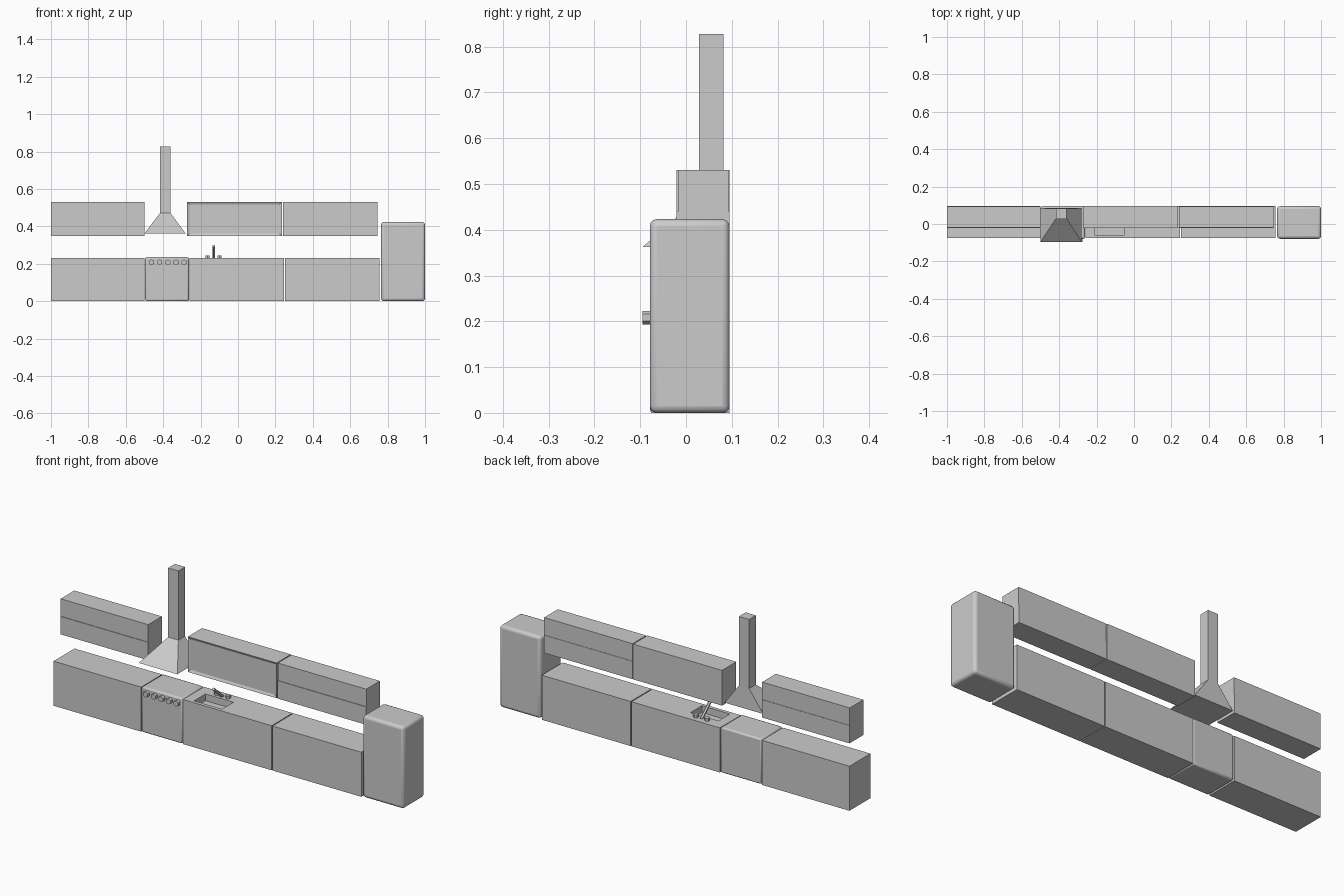
import bpy, bmesh
from math import radians
from mathutils import Vector

if "Cube" in bpy.data.objects:
    bpy.data.objects.remove(bpy.data.objects["Cube"])


def make_object(name, bm):
    bmesh.ops.recalc_face_normals(bm, faces=bm.faces)
    mesh = bpy.data.meshes.new(name)
    bm.to_mesh(mesh)
    bm.free()
    obj = bpy.data.objects.new(name, mesh)
    bpy.context.collection.objects.link(obj)
    return obj


def box_bm(x, y, z):
    bm = bmesh.new()
    bmesh.ops.create_cube(bm, size=1)
    for v in bm.verts:
        v.co = [lo + (c + 0.5) * (hi - lo) for c, (lo, hi) in zip(v.co, (x, y, z))]
    return bm


def box(name, x, y, z):
    return make_object(name, box_bm(x, y, z))


def inset_box(name, x, y, z, normal, thickness, depth):
    """Box whose face along the given normal is framed and sunk."""
    bm = box_bm(x, y, z)
    bm.normal_update()
    face = max(bm.faces, key=lambda f: f.normal.dot(Vector(normal)))
    bmesh.ops.inset_region(bm, faces=[face], thickness=thickness)
    bmesh.ops.translate(bm, verts=face.verts, vec=-Vector(normal) * depth)
    return make_object(name, bm)


def bevel(obj, width, segments):
    mod = obj.modifiers.new("rounding", 'BEVEL')
    mod.width, mod.segments = width, segments
    bpy.ops.object.select_all(action='DESELECT')
    bpy.context.view_layer.objects.active = obj
    obj.select_set(True)
    bpy.ops.object.shade_smooth_by_angle(angle=radians(40))


def cylinder(name, start, end, radius, sides):
    start, end = Vector(start), Vector(end)
    axis = end - start
    bm = bmesh.new()
    bmesh.ops.create_cone(bm, cap_ends=True, segments=sides, radius1=radius,
                          radius2=radius, depth=axis.length)
    rot = axis.to_track_quat('Z', 'Y')
    for v in bm.verts:
        v.co = rot @ v.co + (start + end) / 2
    return make_object(name, bm)


BACK = 0.095

# Base cabinets
for name, x in (("base_cabinet_left", (-1, -0.5)), ("base_cabinet_right", (0.25, 0.757))):
    box(name, x, (-0.076, BACK), (0, 0.23))

# Sink cabinet with a basin cut into the worktop
sink = box("sink_cabinet", (-0.26, 0.245), (-0.076, BACK), (0, 0.23))
cutter = box("basin_cutter", (-0.21, -0.05), (-0.058, 0.035), (0.195, 0.3))
cutter.hide_render = True
cutter.hide_viewport = True
cutter.display_type = 'WIRE'
cut = sink.modifiers.new("basin", 'BOOLEAN')
cut.operation, cut.object, cut.solver = 'DIFFERENCE', cutter, 'EXACT'

# Faucet: slanted spout and two taps
cylinder("faucet_spout", (-0.13, 0.06, 0.228), (-0.13, -0.015, 0.295), 0.008, 6)
for side, x in (("left", -0.163), ("right", -0.099)):
    cylinder("tap_" + side, (x, 0.06, 0.228), (x, 0.06, 0.245), 0.013, 6)

# Cooker body and control knobs
cooker = box("cooker", (-0.496, -0.263), (-0.079, BACK), (0, 0.235))
bevel(cooker, 0.008, 2)
for i in range(5):
    x = -0.462 + i * 0.0435
    cylinder(f"cooker_knob_{i + 1}", (x, -0.074, 0.208), (x, -0.095, 0.208), 0.015, 6)

# Extractor hood: lofted square sections from canopy to flue
sections = (((-0.5, -0.28), (-0.095, 0.085), 0.362),
            ((-0.418, -0.36), (0.028, 0.082), 0.47),
            ((-0.418, -0.36), (0.028, 0.082), 0.827))
bm = bmesh.new()
rings = [[bm.verts.new((x[i], y[j], z)) for i, j in ((0, 0), (1, 0), (1, 1), (0, 1))]
         for x, y, z in sections]
for low, high in zip(rings, rings[1:]):
    for k in range(4):
        n = (k + 1) % 4
        bm.faces.new((low[k], low[n], high[n], high[k]))
bm.faces.new(rings[0])
bm.faces.new(rings[-1])
make_object("extractor_hood", bm)

# Wall cabinets, each with a slightly stepped upper tier
for name, x0, x1 in (("wall_cabinet_left", -1, -0.5), ("wall_cabinet_right", 0.24, 0.745)):
    box(name + "_lower", (x0, x1), (-0.021, BACK), (0.348, 0.44))
    box(name + "_upper", (x0, x1), (-0.018, BACK - 0.002), (0.44, 0.53))

# Framed wall cabinet in the middle
inset_box("wall_cabinet_framed", (-0.272, 0.235), (-0.021, BACK), (0.348, 0.53),
          (0, -1, 0), 0.018, 0.006)

# Fridge
fridge = box("fridge", (0.765, 1), (-0.079, BACK), (0, 0.423))
bevel(fridge, 0.015, 3)
